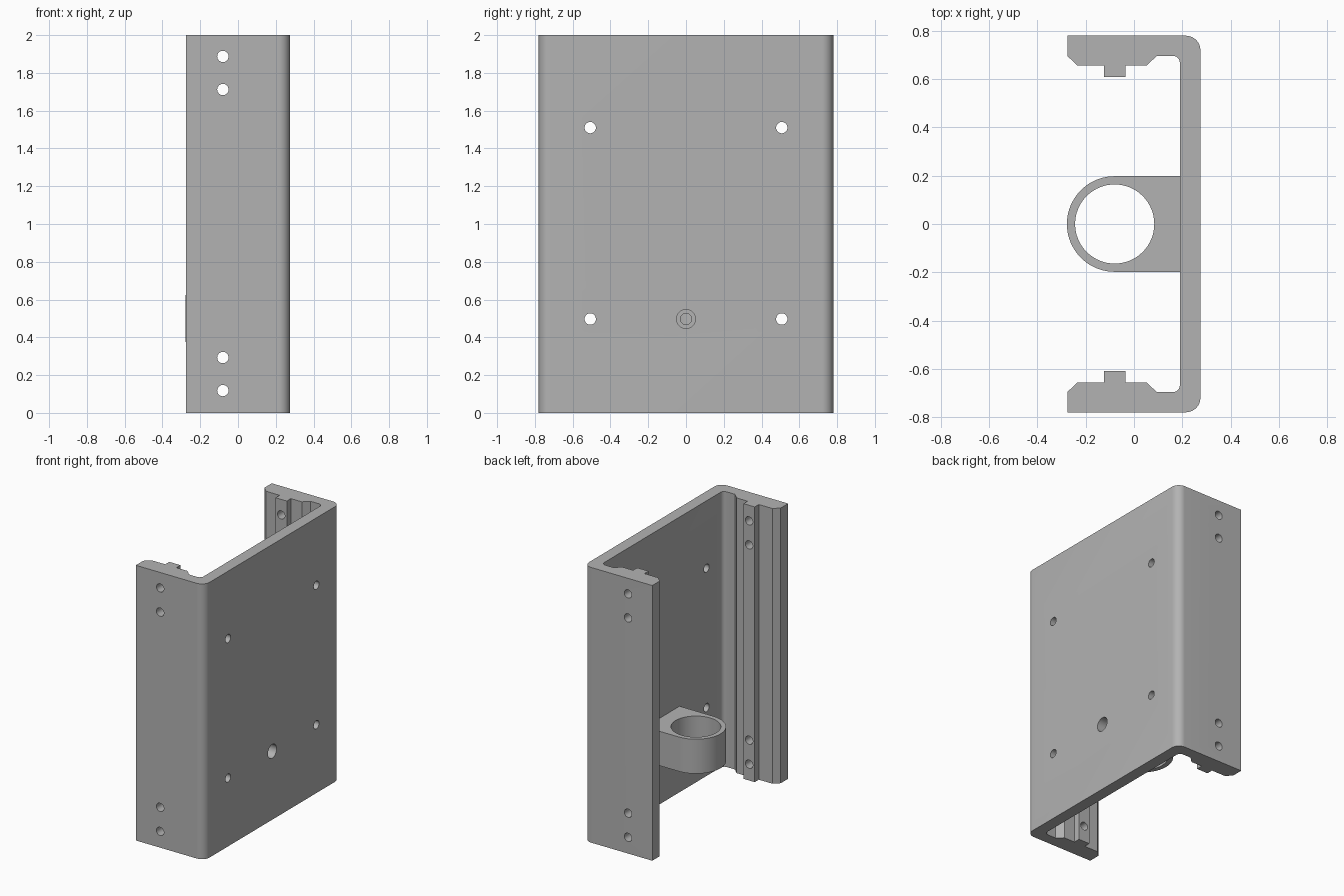
import bpy, bmesh
from math import pi, sin, cos, radians
from mathutils import Matrix, Vector

old = bpy.data.objects.get("Cube")
if old:
    bpy.data.objects.remove(old, do_unlink=True)

mat = bpy.data.materials.new("plain grey")
mat.use_nodes = True
grey = (0.45, 0.45, 0.45, 1)
mat.diffuse_color = grey
mat.node_tree.nodes["Principled BSDF"].inputs["Base Color"].default_value = grey


def arc(cx, cy, r, a0, a1, n):
    steps = [radians(a0 + (a1 - a0) * i / n) for i in range(n + 1)]
    return [(cx + r * cos(a), cy + r * sin(a)) for a in steps]


def link(name, bm):
    bmesh.ops.recalc_face_normals(bm, faces=bm.faces)
    mesh = bpy.data.meshes.new(name)
    bm.to_mesh(mesh)
    bm.free()
    mesh.materials.append(mat)
    ob = bpy.data.objects.new(name, mesh)
    bpy.context.collection.objects.link(ob)
    return ob


def extrude(name, outline, z0, z1):
    bm = bmesh.new()
    face = bm.faces.new([bm.verts.new((x, y, z0)) for x, y in outline])
    top = bmesh.ops.extrude_face_region(bm, geom=[face])["geom"]
    bmesh.ops.translate(bm, vec=(0, 0, z1 - z0),
                        verts=[v for v in top if isinstance(v, bmesh.types.BMVert)])
    return link(name, bm)


def cylinder(bm, start, end, r, n=32):
    a, b = Vector(start), Vector(end)
    rot = (b - a).to_track_quat("Z", "Y").to_matrix().to_4x4()
    bmesh.ops.create_cone(bm, cap_ends=True, segments=n, radius1=r, radius2=r,
                          depth=(b - a).length,
                          matrix=Matrix.Translation((a + b) / 2) @ rot)


def cut(ob, holes):
    # Each hole is (start, end, radius, segments)
    for hole in holes:
        bm = bmesh.new()
        cylinder(bm, *hole)
        cutter = link("hole_cutter", bm)
        cutter.hide_render = True
        mod = ob.modifiers.new("hole", "BOOLEAN")
        mod.operation, mod.solver, mod.object = "DIFFERENCE", "EXACT", cutter
        bpy.context.view_layer.update()
        done = bpy.data.meshes.new_from_object(
            ob.evaluated_get(bpy.context.evaluated_depsgraph_get()))
        ob.modifiers.clear()
        ob.data = done
        bpy.data.objects.remove(cutter, do_unlink=True)


# Channel: half profile with rounded corner, stepped rail and chamfers, mirrored
half = [(-0.275, -0.695), (-0.275, -0.78)]
half += arc(0.215, -0.72, 0.06, -90, 0, 10)
inner = arc(0.16, -0.667, 0.03, 0, -90, 6)
inner += [(0.095, -0.697), (0.053, -0.657), (-0.035, -0.657), (-0.035, -0.61),
          (-0.125, -0.61), (-0.125, -0.657), (-0.235, -0.657)]
flip = lambda pts: [(x, -y) for x, y in reversed(pts)]
channel = extrude("channel", half + flip(half) + flip(inner) + inner, 0, 2)

# Clamp: rounded block joined to the wall
clamp = extrude("clamp_ring",
                [(0.2, 0.198)] + arc(-0.08, 0, 0.198, 90, 270, 40) + [(0.2, -0.198)],
                0.375, 0.625)

# Counterbored screw hole running through the wall into the clamp bore
screw = [((0.4, 0, 0.497), (0.155, 0, 0.497), 0.05, 32),
         ((0.4, 0, 0.497), (0, 0, 0.497), 0.03, 32)]
flange_holes = [((-0.08, -1, z), (-0.08, 1, z), 0.03, 32)
                for z in (0.118, 0.293, 1.712, 1.887)]
wall_holes = [((0.1, y, z), (0.4, y, z), 0.03, 32)
              for y in (-0.507, 0.507) for z in (0.497, 1.51)]
cut(channel, flange_holes + wall_holes + screw)
cut(clamp, [((-0.08, 0, 0.2), (-0.08, 0, 0.8), 0.164, 64)] + screw)

# Smooth the curved surfaces and keep the edges sharp
for ob in (channel, clamp):
    bpy.ops.object.select_all(action="DESELECT")
    ob.select_set(True)
    bpy.context.view_layer.objects.active = ob
    bpy.ops.object.shade_smooth_by_angle(angle=radians(30))
